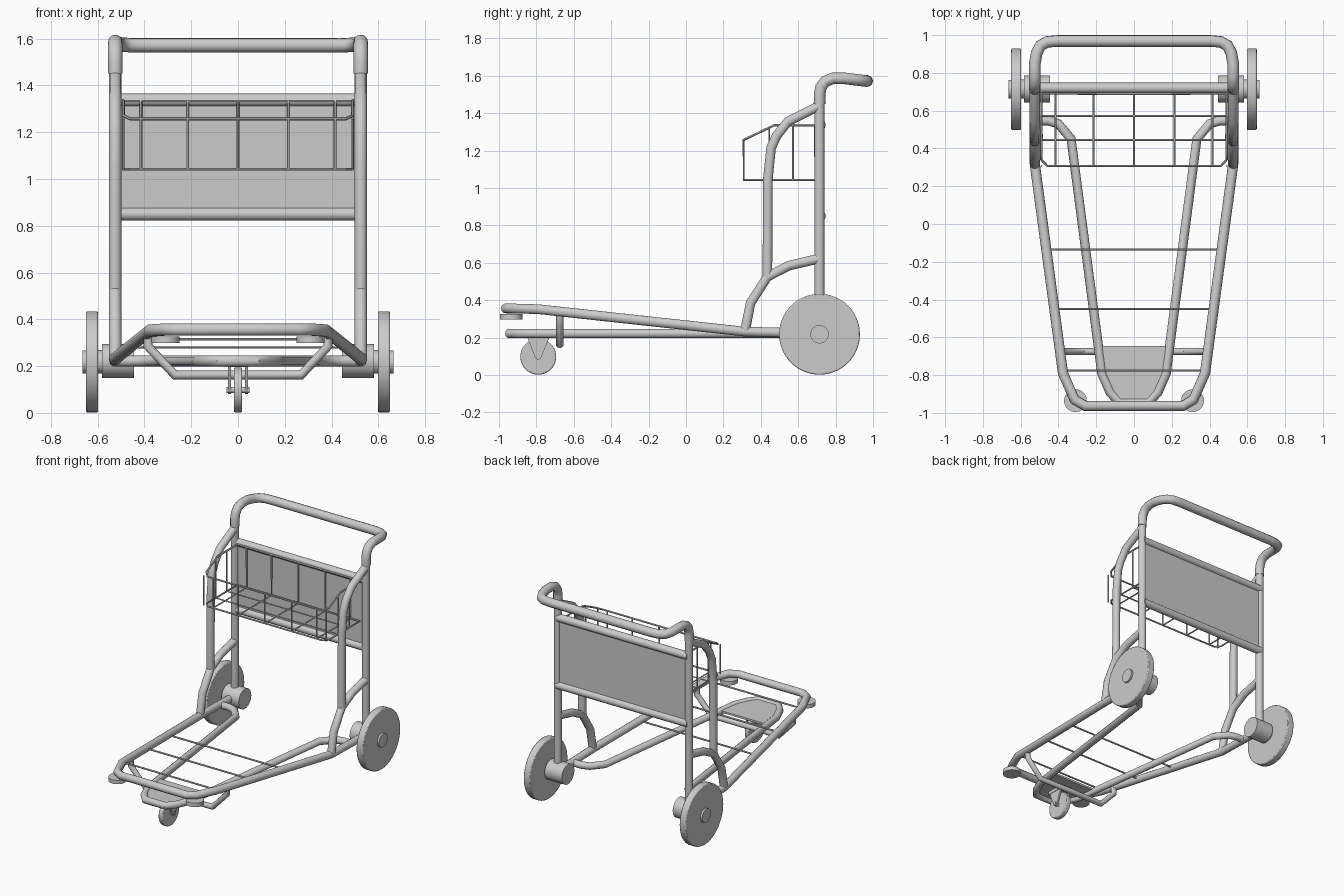
import bpy, bmesh, math
from mathutils import Vector

if "Cube" in bpy.data.objects:
    bpy.data.objects.remove(bpy.data.objects["Cube"])


def finish(ob, angle=30):
    bpy.ops.object.select_all(action='DESELECT')
    ob.select_set(True)
    bpy.context.view_layer.objects.active = ob
    if ob.type == 'CURVE':
        bpy.ops.object.convert(target='MESH')
        ob = bpy.context.view_layer.objects.active
    bpy.ops.object.shade_smooth_by_angle(angle=math.radians(angle))
    return ob


def tubes(name, paths, r, res=3):
    """Round tubes along one or more point lists, as one object."""
    cu = bpy.data.curves.new(name, 'CURVE')
    cu.dimensions = '3D'
    cu.bevel_depth = r
    cu.bevel_resolution = res
    cu.use_fill_caps = True
    for pts in paths:
        sp = cu.splines.new('POLY')
        sp.points.add(len(pts) - 1)
        for p, co in zip(sp.points, pts):
            p.co = (*co, 1)
    ob = bpy.data.objects.new(name, cu)
    bpy.context.collection.objects.link(ob)
    return finish(ob, 40)


def flip(pts):
    return [(-x, y, z) for x, y, z in pts]


def both(pts):
    return [pts, flip(pts)]


def loop(pts):
    """Half path on +x joined to its mirror image."""
    return [pts + flip(pts)[::-1]]


def cyl(name, loc, r, depth, axis='X', bevel=0.0, n=40):
    rot = (0, math.pi / 2, 0) if axis == 'X' else (0, 0, 0)
    bpy.ops.mesh.primitive_cylinder_add(vertices=n, radius=r, depth=depth,
                                        location=loc, rotation=rot)
    ob = bpy.context.object
    ob.name = name
    if bevel:
        m = ob.modifiers.new('bevel', 'BEVEL')
        m.width = bevel
        m.segments = 2
    return finish(ob)


def slab(name, pts, offset):
    """Polygon extruded along an offset vector."""
    me = bpy.data.meshes.new(name)
    bm = bmesh.new()
    f = bm.faces.new([bm.verts.new(p) for p in pts])
    ext = bmesh.ops.extrude_face_region(bm, geom=[f])
    bmesh.ops.translate(bm, vec=Vector(offset),
                        verts=[v for v in ext['geom'] if isinstance(v, bmesh.types.BMVert)])
    bmesh.ops.recalc_face_normals(bm, faces=bm.faces)
    bm.to_mesh(me)
    bm.free()
    ob = bpy.data.objects.new(name, me)
    bpy.context.collection.objects.link(ob)
    return ob


X, Y = 0.525, 0.714      # upright position

# Uprights and push handle
tubes('upright', both([(X, Y, 0.2), (X, Y, 1.48)]), 0.027)
tubes('push_handle', loop([(X, Y, 1.45), (X, Y, 1.5), (X, 0.722, 1.54), (X, 0.745, 1.57),
                           (X, 0.785, 1.586), (X, 0.85, 1.586), (0.515, 0.905, 1.579),
                           (0.495, 0.945, 1.574), (0.46, 0.964, 1.572), (0.40, 0.969, 1.572)]),
      0.031, 4)

# Back board between two cross bars
tubes('board_bar', [[(-X, 0.72, z), (X, 0.72, z)] for z in (0.85, 1.338)], 0.028)
slab('back_board', [(-0.51, 0.712, 0.85), (0.51, 0.712, 0.85),
                    (0.51, 0.712, 1.34), (-0.51, 0.712, 1.34)], (0, 0.015, 0))

# Side guards: tall upper bow and lower arched brace
tubes('side_guard', both([(X, Y, 1.44), (X, 0.545, 1.355), (X, 0.485, 1.28), (X, 0.455, 1.215),
                          (X, 0.438, 1.05), (X, 0.435, 0.52)]), 0.027)
tubes('lower_brace', both([(X, Y, 0.623), (X, 0.55, 0.585), (X, 0.435, 0.525),
                           (X, 0.345, 0.385), (X, 0.316, 0.235)]), 0.027)

# Luggage bed: raised outer frame and level inner frame
tubes('outer_frame', loop([(X, Y, 0.222), (X, 0.316, 0.232), (0.376, -0.79, 0.352),
                           (0.315, -0.93, 0.356), (0.26, -0.963, 0.356)]), 0.027)
tubes('inner_frame', loop([(X, 0.547, 0.222), (0.455, 0.547, 0.222), (0.40, 0.53, 0.222),
                           (0.333, 0.45, 0.222), (0.17, -0.79, 0.222),
                           (0.127, -0.89, 0.222), (0.08, -0.945, 0.222)]), 0.025)
tubes('bed_wire', [[(-x, y, z), (x, y, z)] for x, y, z in
                   ((0.45, -0.135, 0.28), (0.415, -0.45, 0.315), (0.375, -0.775, 0.35))], 0.006, 1)

# Front hanger bar and nose plate
tubes('hanger_bar', loop([(0.385, -0.675, 0.335), (0.385, -0.675, 0.285),
                          (0.27, -0.675, 0.162)]), 0.02)
slab('nose_plate', [(-0.185, -0.645, 0.222), (0.185, -0.645, 0.222), (0.165, -0.79, 0.222),
                    (0.12, -0.89, 0.222), (0.08, -0.93, 0.222), (-0.08, -0.93, 0.222),
                    (-0.12, -0.89, 0.222), (-0.165, -0.79, 0.222)], (0, 0, 0.014))

# Front caster: fork, wheel and axle
cyl('caster_wheel', (0, -0.79, 0.098), 0.096, 0.036, bevel=0.006)
cyl('caster_axle', (0, -0.79, 0.098), 0.013, 0.1, n=16)
for s in (-1, 1):
    slab('caster_fork', [(s * 0.03, -0.85, 0.205), (s * 0.03, -0.73, 0.205),
                         (s * 0.03, -0.775, 0.09), (s * 0.03, -0.79, 0.08),
                         (s * 0.03, -0.805, 0.09)], (s * 0.012, 0, 0))
slab('caster_mount', [(-0.045, -0.86, 0.197), (0.045, -0.86, 0.197),
                      (0.045, -0.72, 0.197), (-0.045, -0.72, 0.197)], (0, 0, 0.03))

# Rear wheels with hubs, and bumper discs under the front corners
for s in (-1, 1):
    cyl('rear_wheel', (s * 0.624, Y, 0.218), 0.216, 0.052, bevel=0.006, n=56)
    cyl('wheel_cap', (s * 0.62, Y, 0.218), 0.049, 0.088)
    cyl('wheel_hub', (s * 0.513, Y, 0.222), 0.072, 0.138)
    cyl('hub_spacer', (s * 0.585, Y, 0.218), 0.05, 0.06)
    cyl('bumper_disc', (s * 0.31, -0.935, 0.312), 0.06, 0.028, axis='Z')

# Wire basket
B, bz = 0.49, 1.042
tubes('basket_rim', loop([(0.0, 0.69, 1.335), (B, 0.69, 1.335), (B, 0.47, 1.335),
                          (B, 0.34, 1.272), (0.46, 0.308, 1.257)]), 0.007, 1)
tubes('basket_base', loop([(0.0, 0.69, bz), (B, 0.69, bz), (B, 0.34, bz),
                           (0.46, 0.308, bz)]), 0.006, 1)
tubes('basket_length_wire', [[(x, 0.69, 1.335), (x, 0.69, bz), (x, 0.308, bz), (x, 0.308, 1.257)]
                             for x in (-0.415, -0.215, 0, 0.215, 0.415)], 0.006, 1)
tubes('basket_cross_wire', [[(-B, y, z), (-B, y, bz), (B, y, bz), (B, y, z)]
                            for y, z in ((0.445, 1.325), (0.572, 1.335))], 0.006, 1)
tubes('basket_corner', both([(B, 0.308, bz), (B, 0.308, 1.257)]), 0.005, 1)
